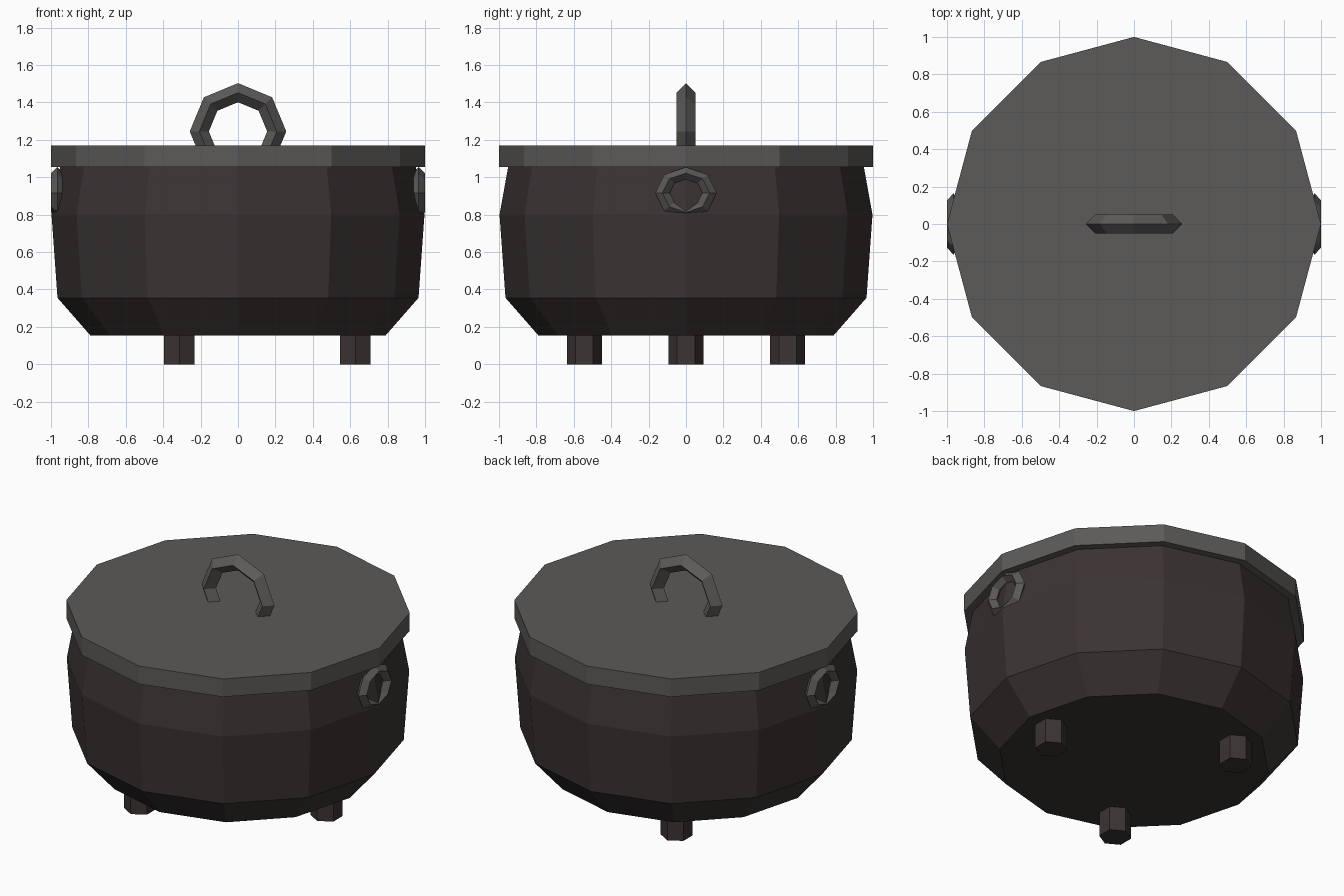
import bpy, bmesh, math
from mathutils import Vector

if "Cube" in bpy.data.objects:
    bpy.data.objects.remove(bpy.data.objects["Cube"])

def material(name, rgb):
    m = bpy.data.materials.new(name)
    m.diffuse_color = (*rgb, 1)
    m.use_nodes = True
    m.node_tree.nodes["Principled BSDF"].inputs["Base Color"].default_value = m.diffuse_color
    return m

iron = material("dark iron", (0.044, 0.033, 0.033))
steel = material("grey steel", (0.108, 0.103, 0.098))

def finish(name, bm, mat):
    bmesh.ops.recalc_face_normals(bm, faces=bm.faces)
    me = bpy.data.meshes.new(name)
    bm.to_mesh(me)
    bm.free()
    me.materials.append(mat)
    ob = bpy.data.objects.new(name, me)
    bpy.context.collection.objects.link(ob)
    return ob

def turned(name, profile, sides, mat, center=(0, 0), turn=0.0):
    """Capped stack of polygon rings from (radius, z) pairs."""
    bm = bmesh.new()
    rings = []
    for r, z in profile:
        rings.append([bm.verts.new((center[0] + r * math.cos(turn + 2 * math.pi * i / sides),
                                    center[1] + r * math.sin(turn + 2 * math.pi * i / sides), z))
                      for i in range(sides)])
    for a, b in zip(rings, rings[1:]):
        for i in range(sides):
            j = (i + 1) % sides
            bm.faces.new((a[i], a[j], b[j], b[i]))
    bm.faces.new(rings[0])
    bm.faces.new(rings[-1])
    return finish(name, bm, mat)

def ring(name, center, u, v, n, R, r, mat):
    """Octagonal ring of diamond section; u, v span the ring, n is its thickness axis."""
    u, v, n, c = Vector(u), Vector(v), Vector(n), Vector(center)
    bm = bmesh.new()
    loops = []
    for i in range(8):
        a = math.pi * i / 4
        d = u * math.cos(a) + v * math.sin(a)
        loops.append([bm.verts.new(c + d * (R + r * math.cos(k * math.pi / 2))
                                   + n * r * math.sin(k * math.pi / 2)) for k in range(4)])
    for i in range(8):
        a, b = loops[i], loops[(i + 1) % 8]
        for k in range(4):
            j = (k + 1) % 4
            bm.faces.new((a[k], a[j], b[j], b[k]))
    return finish(name, bm, mat)

# Pot body and lid
turned("pot_body", [(0.79, 0.155), (0.965, 0.355), (0.997, 0.80), (0.95, 1.06)], 12, iron)
turned("lid", [(1.0, 1.055), (1.0, 1.17)], 12, steel)

# Three hexagonal legs
for k in range(3):
    a = 2 * math.pi * k / 3
    turned(f"leg_{k + 1}", [(0.094, 0), (0.094, 0.17)], 6, iron,
           (0.627 * math.cos(a), 0.627 * math.sin(a)), math.pi / 6)

# Lid handle, lower half sunk into the lid
ring("lid_handle", (0, 0, 1.245), (1, 0, 0), (0, 0, 1), (0, 1, 0), 0.207, 0.051, steel)

# Side rings, wider than tall
for side, s in (("right", 1), ("left", -1)):
    ring(f"{side}_ring", (s * 0.966, 0, 0.917), (0, 1.2, 0), (0, 0, 1), (1.05, 0, 0), 0.105, 0.032, steel)
